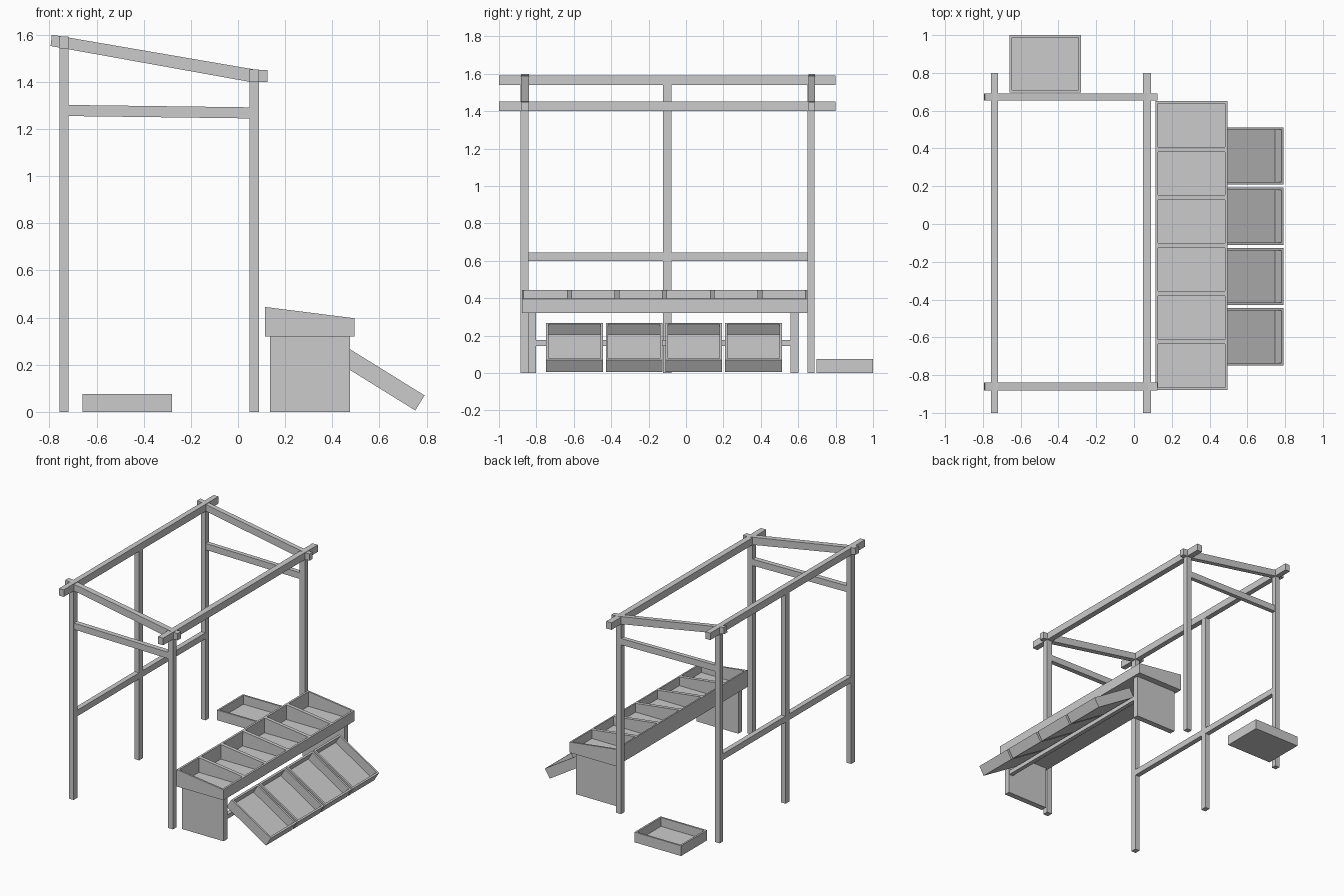
import bpy, bmesh, math
from mathutils import Matrix

if "Cube" in bpy.data.objects:
    bpy.data.objects.remove(bpy.data.objects["Cube"])


def finish(name, bm):
    bmesh.ops.recalc_face_normals(bm, faces=bm.faces)
    me = bpy.data.meshes.new(name)
    bm.to_mesh(me)
    bm.free()
    ob = bpy.data.objects.new(name, me)
    bpy.context.collection.objects.link(ob)
    return ob


def prism(name, profile, y0, y1):
    """Extrude an (x, z) profile along y."""
    bm = bmesh.new()
    face = bm.faces.new([bm.verts.new((x, y0, z)) for x, z in profile])
    ext = bmesh.ops.extrude_face_region(bm, geom=[face])["geom"]
    verts = [g for g in ext if isinstance(g, bmesh.types.BMVert)]
    bmesh.ops.translate(bm, verts=verts, vec=(0, y1 - y0, 0))
    return finish(name, bm)


def box(name, x0, x1, y0, y1, z0, z1):
    return prism(name, [(x0, z0), (x1, z0), (x1, z1), (x0, z1)], y0, y1)


def crate(name, length, width, back_h, front_h, floor, wall, cells=1):
    """Open tray from (0,0,0); top may slope along x; split into cells along y."""
    bm = bmesh.new()
    bmesh.ops.create_cube(bm, size=1)
    for v in bm.verts:
        top = back_h if v.co.x < 0 else front_h
        v.co = ((v.co.x + .5) * length, (v.co.y + .5) * width, top if v.co.z > 0 else 0)
    for i in range(1, cells):
        bmesh.ops.bisect_plane(bm, geom=bm.verts[:] + bm.edges[:] + bm.faces[:],
                               plane_co=(0, width * i / cells, 0), plane_no=(0, 1, 0))
    bm.normal_update()
    tops = [f for f in bm.faces if f.normal.z > .5]
    bmesh.ops.inset_individual(bm, faces=tops, thickness=wall, use_even_offset=True)
    bmesh.ops.inset_individual(bm, faces=tops, thickness=0, depth=-.01)
    for f in tops:
        for v in f.verts:
            v.co.z = floor
    return finish(name, bm)


# shelter frame: two end frames of posts, brace and sloping rafter
for side, y0, y1 in (("near", -.885, -.842), ("far", .65, .688)):
    box(f"{side}_tall_post", -.757, -.72, y0, y1, 0, 1.59)
    box(f"{side}_short_post", .048, .09, y0, y1, 0, 1.42)
    prism(f"{side}_brace", [(-.72, 1.255), (.048, 1.245), (.048, 1.292), (-.72, 1.302)],
          y0 + .003, y1 - .003)
    prism(f"{side}_rafter", [(-.795, 1.552), (.05, 1.40), (.125, 1.40), (.125, 1.45),
                             (.085, 1.45), (-.79, 1.60)], y0 + .004, y1 + .002)

# long top beams, middle post and back rail
box("high_beam", -.758, -.719, -1, .8, 1.54, 1.592)
box("low_beam", .047, .09, -1, .8, 1.40, 1.452)
box("middle_post", -.757, -.72, -.122, -.077, 0, 1.54)
box("back_rail", -.757, -.72, -.845, .652, .6, .645)

# display bench: six-cell sloping bin on two panel legs with a stretcher
bench = crate("bench_bin", .38, 1.528, .125, .077, .015, .013, cells=6)
bench.location = (.115, -.878, .32)
box("near_bench_leg", .135, .475, -.845, -.802, 0, .32)
box("far_bench_leg", .135, .475, .56, .602, 0, .32)
box("bench_stretcher", .44, .472, -.802, .56, .145, .176)

# four tilted trays leaning on the stretcher
tilt = math.radians(31.8)
for i in range(4):
    tray = crate(f"leaning_tray_{i + 1}", .378, .303, .075, .075, .01, .013)
    x = .752 - .378 * math.cos(tilt)
    z = .006 + .378 * math.sin(tilt)
    tray.matrix_world = (Matrix.Translation((x, -.748 + i * .319, z))
                         @ Matrix.Rotation(tilt, 4, 'Y'))

# loose tray on the ground
loose = crate("ground_tray", .38, .303, .075, .075, .01, .013)
loose.location = (-.66, .697, 0)
